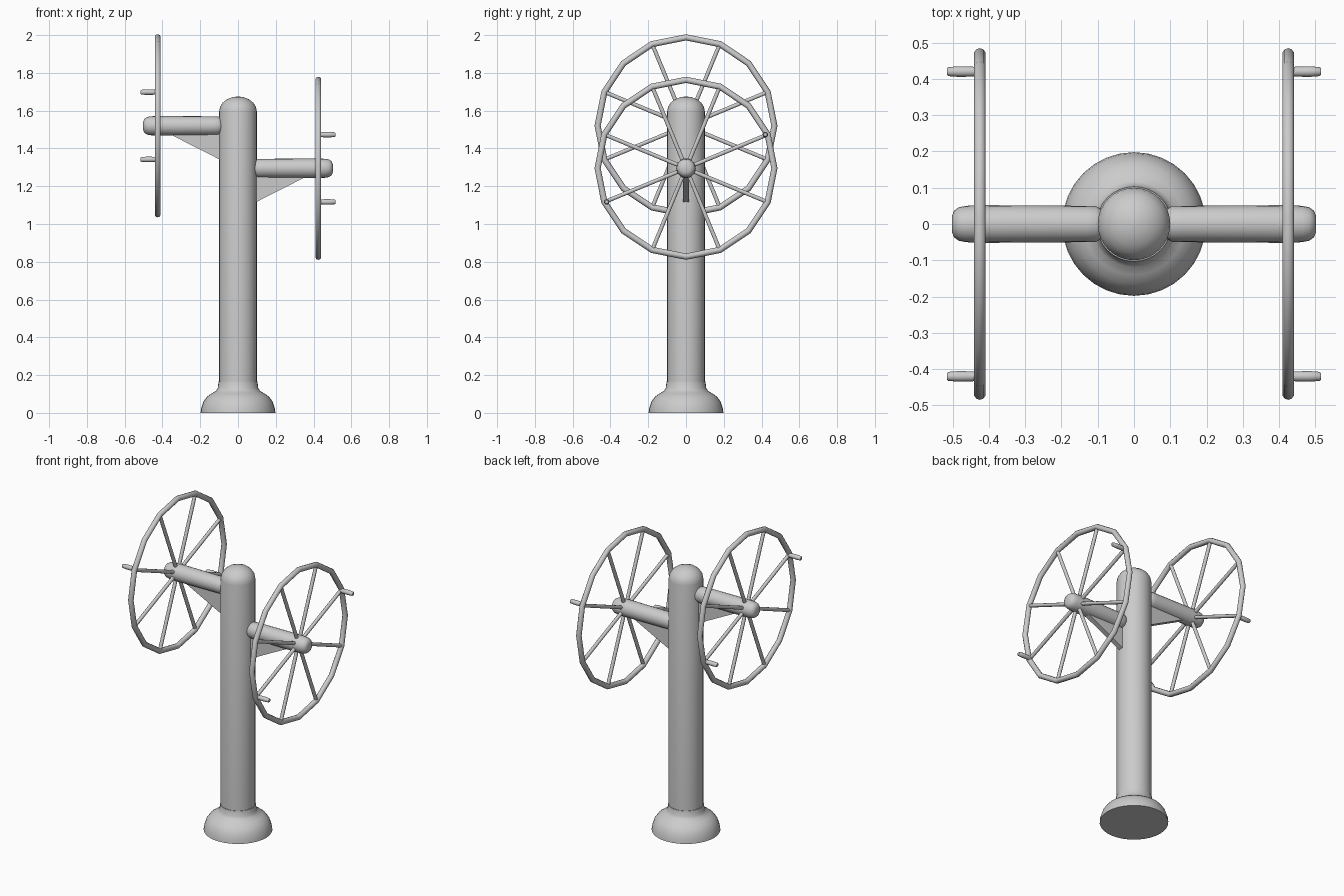
import bpy, bmesh
from math import sin, cos, pi, radians
from mathutils import Vector, Matrix

if "Cube" in bpy.data.objects:
    bpy.data.objects.remove(bpy.data.objects["Cube"])


def finish(bm, name, smooth=True):
    bmesh.ops.recalc_face_normals(bm, faces=bm.faces)
    mesh = bpy.data.meshes.new(name)
    bm.to_mesh(mesh)
    bm.free()
    ob = bpy.data.objects.new(name, mesh)
    bpy.context.collection.objects.link(ob)
    if smooth:
        bpy.ops.object.select_all(action='DESELECT')
        bpy.context.view_layer.objects.active = ob
        ob.select_set(True)
        bpy.ops.object.shade_smooth_by_angle(angle=radians(40))
    return ob


def lathe(name, profile, n, matrix=Matrix()):
    """Revolve (radius, height) points around z, closing both ends."""
    bm = bmesh.new()
    rings = [[bm.verts.new(matrix @ Vector((r * cos(2 * pi * i / n), r * sin(2 * pi * i / n), z)))
              for i in range(n)] for r, z in profile]
    for a, b in zip(rings, rings[1:]):
        for i in range(n):
            j = (i + 1) % n
            bm.faces.new((a[i], a[j], b[j], b[i]))
    bm.faces.new(rings[0])
    bm.faces.new(rings[-1])
    return finish(bm, name)


def rod(name, a, b, profile, n):
    """Lathe whose axis runs from a to b; profile heights are 0..1."""
    a, b = Vector(a), Vector(b)
    d = b - a
    m = Matrix.Translation(a) @ d.to_track_quat('Z', 'Y').to_matrix().to_4x4()
    return lathe(name, [(r, t * d.length) for r, t in profile], n, m)


# Post with domed top
dome = [(0.1 * cos(t), 1.595 + 0.08 * sin(t)) for t in [radians(a) for a in (0, 18, 36, 54, 72, 86)]]
lathe("post", [(0.1, 0.05)] + dome, 32)

# Flared foot with a thin collar
lathe("base", [(0.198, 0), (0.195, 0.025), (0.183, 0.06), (0.165, 0.085), (0.14, 0.103),
               (0.118, 0.115), (0.107, 0.132), (0.103, 0.165), (0.098, 0.165)], 32)

X, R = 0.425, 0.468
for side, zc, label in ((1, 1.295, "right"), (-1, 1.52, "left")):
    def P(x, y, z):
        return (side * x, side * y, zc + z)

    # Arm with rounded ends
    rod(label + "_arm", P(0.08, 0, 0), P(0.502, 0, 0),
        [(0.025, 0), (0.041, 0.02), (0.049, 0.06), (0.05, 0.12), (0.052, 0.8), (0.05, 0.91),
         (0.046, 0.955), (0.037, 0.985), (0.022, 1)], 20)

    # Triangular gusset under the arm
    bm = bmesh.new()
    tri = [(0.08, -0.02), (0.08, -0.185), (0.10, -0.177), (0.36, -0.045), (0.36, -0.02)]
    f = [[bm.verts.new(P(x, y, z)) for x, z in tri] for y in (-0.016, 0.016)]
    bm.faces.new(f[0])
    bm.faces.new(f[1])
    for i in range(5):
        j = (i + 1) % 5
        bm.faces.new((f[0][i], f[0][j], f[1][j], f[1][i]))
    finish(bm, label + "_gusset", False)

    # Sixteen-sided rim
    bm = bmesh.new()
    N, M, r = 16, 10, 0.0165
    g = [[bm.verts.new(P(X + r * sin(2 * pi * k / M),
                         (R + r * cos(2 * pi * k / M)) * sin(2 * pi * i / N),
                         (R + r * cos(2 * pi * k / M)) * cos(2 * pi * i / N)))
          for k in range(M)] for i in range(N)]
    for i in range(N):
        for k in range(M):
            a, b, k2 = g[i], g[(i + 1) % N], (k + 1) % M
            bm.faces.new((a[k], b[k], b[k2], a[k2]))
    finish(bm, label + "_rim")

    # Eight spokes
    for i in range(8):
        t = pi / 8 + i * pi / 4
        rod(f"{label}_spoke_{i + 1}", P(X, 0, 0), P(X, R * cos(t), R * sin(t)),
            [(0.011, 0), (0.011, 1)], 10)

    # Two opposite handle pegs
    for s in (1, -1):
        y, z = s * 0.42, s * 0.178
        rod(f"{label}_peg_{'upper' if s > 0 else 'lower'}", P(X, y, z), P(0.516, y, z),
            [(0.012, 0), (0.014, 0.3), (0.0145, 0.65), (0.0125, 0.95), (0.009, 1)], 12)
